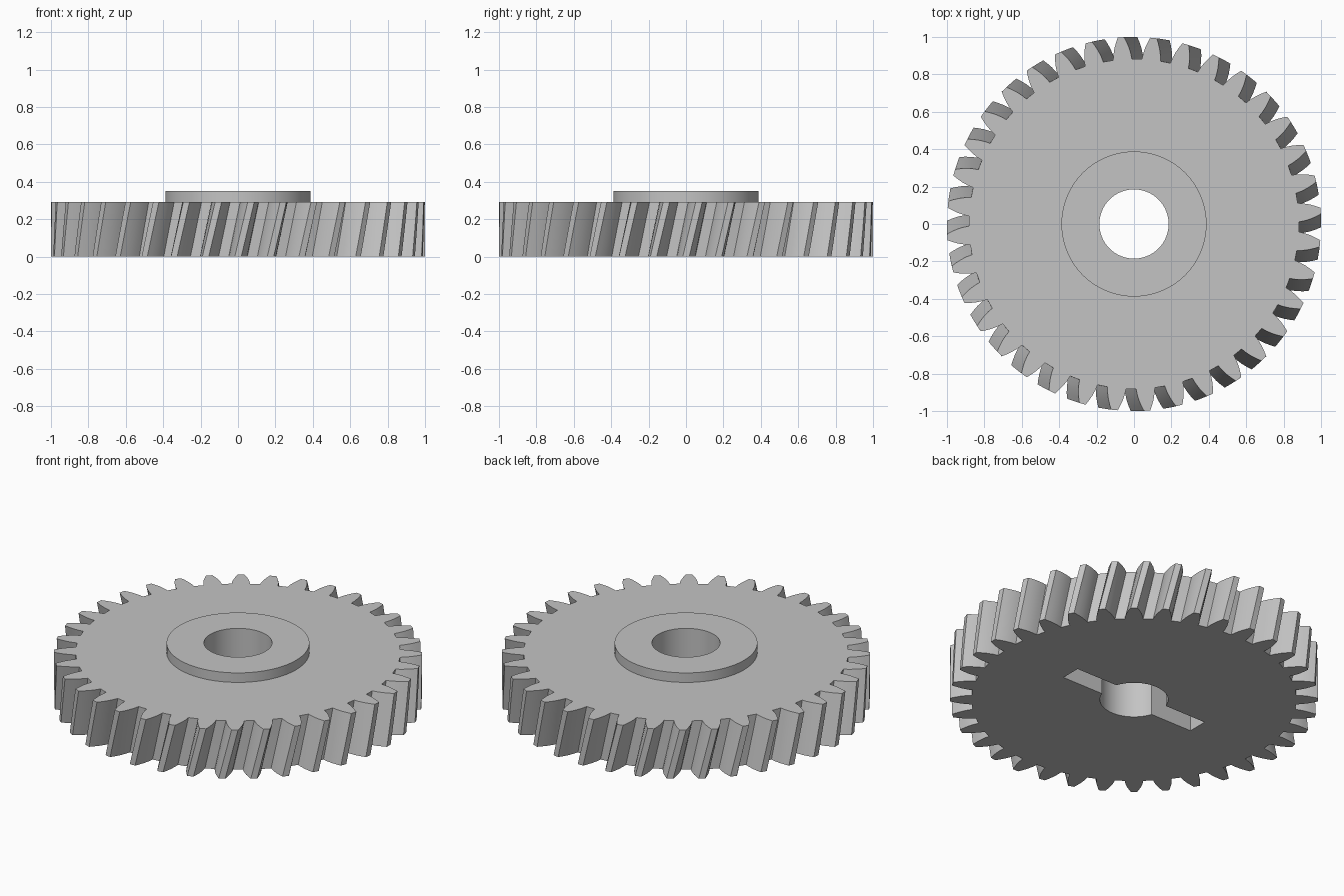
import bpy
import bmesh
from math import radians, cos, sin
from mathutils import Matrix

old = bpy.data.objects.get("Cube")
if old:
    bpy.data.objects.remove(old, do_unlink=True)

TEETH = 36
THICK = 0.293        # gear body height
TOP = 0.35           # hub height
TWIST = 4.0          # degrees from bottom to top
SLICES = 4
HUB_R, BORE_R = 0.388, 0.185
SLOT_L, SLOT_W, SLOT_D = 0.9, 0.12, 0.2

# Half tooth: radius and half angle in degrees, root to tip
FLANK = [(0.882, 3.25), (0.91, 2.95), (0.945, 2.35), (0.975, 1.65), (1.0, 1.0)]

steel = bpy.data.materials.new("plain grey")
steel.use_nodes = True
grey = (0.55, 0.55, 0.55, 1)
steel.diffuse_color = grey
steel.node_tree.nodes["Principled BSDF"].inputs["Base Color"].default_value = grey


def make(name, bm):
    bmesh.ops.recalc_face_normals(bm, faces=bm.faces)
    mesh = bpy.data.meshes.new(name)
    bm.to_mesh(mesh)
    bm.free()
    obj = bpy.data.objects.new(name, mesh)
    bpy.context.collection.objects.link(obj)
    mesh.materials.append(steel)
    return obj


def cylinder(name, radius, z0, z1):
    bm = bmesh.new()
    bmesh.ops.create_cone(bm, cap_ends=True, segments=96, radius1=radius, radius2=radius,
                          depth=z1 - z0, matrix=Matrix.Translation((0, 0, (z0 + z1) / 2)))
    return make(name, bm)


def helical_body():
    # One tooth outline, repeated around the rim
    tooth = [(r, -a) for r, a in FLANK] + [(r, a) for r, a in reversed(FLANK)]
    outline = [(r, a + i * 360 / TEETH) for i in range(TEETH) for r, a in tooth]
    bm = bmesh.new()
    rings = []
    for s in range(SLICES + 1):
        t = s / SLICES
        rings.append([bm.verts.new((r * cos(radians(a + TWIST * t)),
                                    r * sin(radians(a + TWIST * t)), THICK * t))
                      for r, a in outline])
    n = len(outline)
    for low, high in zip(rings, rings[1:]):
        for i in range(n):
            j = (i + 1) % n
            bm.faces.new((low[i], low[j], high[j], high[i]))
    bm.faces.new(rings[0][::-1])
    bm.faces.new(rings[-1])
    return make("helical_gear_body", bm)


def cut(obj, cutters):
    for c in cutters:
        mod = obj.modifiers.new("cut_" + c.name, 'BOOLEAN')
        mod.operation = 'DIFFERENCE'
        mod.solver = 'EXACT'
        mod.object = c


# Gear body and raised hub
gear = helical_body()
hub = cylinder("hub", HUB_R, THICK, TOP)

# Cutters: through bore and cross slot in the underside
bore = cylinder("bore_cutter", BORE_R, -0.2, 0.6)
bm = bmesh.new()
bmesh.ops.create_cube(bm, size=1, matrix=Matrix.Diagonal((SLOT_L, SLOT_W, SLOT_D * 2, 1)))
slot = make("slot_cutter", bm)

cut(gear, [bore, slot])
cut(hub, [bore])

# Bake the cuts, then remove the cutters
bpy.context.view_layer.update()
graph = bpy.context.evaluated_depsgraph_get()
baked = {o: bpy.data.meshes.new_from_object(o.evaluated_get(graph)) for o in (gear, hub)}
for obj, mesh in baked.items():
    obj.modifiers.clear()
    obj.data = mesh
for c in (bore, slot):
    bpy.data.objects.remove(c, do_unlink=True)

# Smooth flanks and round walls, keep the hard edges
bpy.ops.object.select_all(action='DESELECT')
for obj in (gear, hub):
    obj.select_set(True)
bpy.context.view_layer.objects.active = gear
bpy.ops.object.shade_smooth_by_angle(angle=radians(25))
